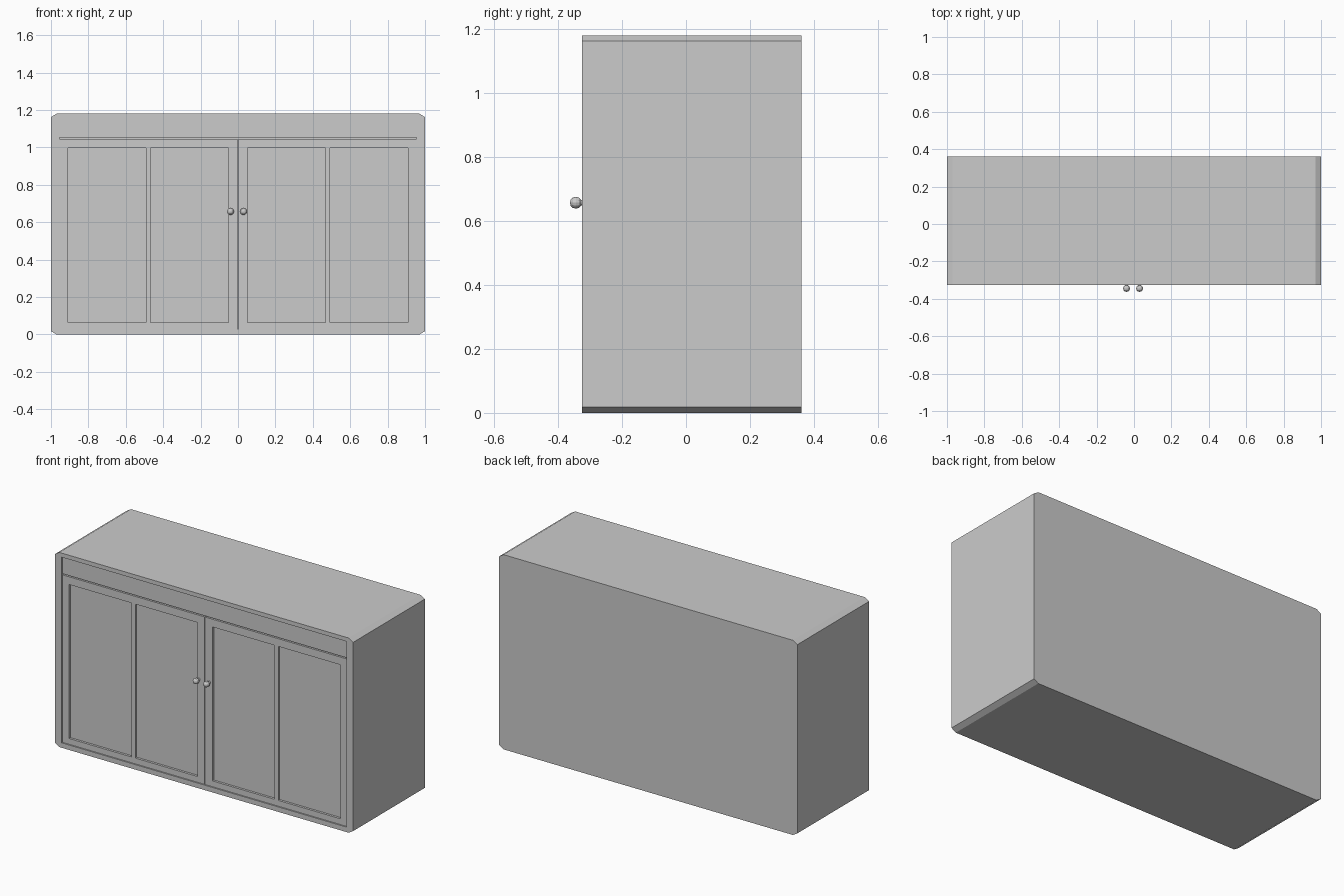
import bpy
import bmesh
import math
from mathutils import Matrix

if "Cube" in bpy.data.objects:
    bpy.data.objects.remove(bpy.data.objects["Cube"])

FRONT, BACK, HEIGHT = -0.325, 0.361, 1.18
FACE = FRONT + 0.008       # doors and fascia sit slightly behind the frame
FLOOR = FRONT + 0.032      # back of the opening


def new_object(name, bm):
    bmesh.ops.recalc_face_normals(bm, faces=bm.faces)
    mesh = bpy.data.meshes.new(name)
    bm.to_mesh(mesh)
    bm.free()
    obj = bpy.data.objects.new(name, mesh)
    bpy.context.collection.objects.link(obj)
    return obj


def box(name, x0, x1, y0, y1, z0, z1):
    bm = bmesh.new()
    bmesh.ops.create_cube(bm, size=1, matrix=(
        Matrix.Translation(((x0 + x1) / 2, (y0 + y1) / 2, (z0 + z1) / 2))
        @ Matrix.Diagonal((x1 - x0, y1 - y0, z1 - z0, 1))))
    return new_object(name, bm)


def carve(obj, *bounds):
    cutter = box("cutter", *bounds)
    cutter.hide_render = True
    mod = obj.modifiers.new("carve", 'BOOLEAN')
    mod.operation = 'DIFFERENCE'
    mod.solver = 'EXACT'
    mod.object = cutter
    bpy.context.view_layer.objects.active = obj
    bpy.ops.object.modifier_apply(modifier=mod.name)
    bpy.data.objects.remove(cutter)


# Carcass: chamfered front profile pushed back, with a shallow front opening
bm = bmesh.new()
cx, cz = 0.97, 0.018
profile = [(-cx, 0), (cx, 0), (1, cz), (1, HEIGHT - cz),
           (cx, HEIGHT), (-cx, HEIGHT), (-1, HEIGHT - cz), (-1, cz)]
face = bm.faces.new([bm.verts.new((x, FRONT, z)) for x, z in profile])
ext = bmesh.ops.extrude_face_region(bm, geom=[face], use_keep_orig=True)
verts = [v for v in ext["geom"] if isinstance(v, bmesh.types.BMVert)]
bmesh.ops.translate(bm, verts=verts, vec=(0, BACK - FRONT, 0))
carcass = new_object("carcass", bm)
carve(carcass, -0.955, 0.955, FRONT - 0.1, FLOOR, 0.03, 1.155)

# Fascia board above the doors
box("fascia", -0.955, 0.955, FACE, FLOOR, 1.052, 1.155)

# Doors, each with two sunken panels, and a round knob
for side, sign in (("left", -1), ("right", 1)):
    x0, x1 = sorted((sign * 0.002, sign * 0.955))
    door = box(side + "_door", x0, x1, FACE, FLOOR, 0.03, 1.045)
    for a, b in ((0.05, 0.467), (0.492, 0.91)):
        p0, p1 = sorted((sign * a, sign * b))
        carve(door, p0, p1, FACE - 0.1, FACE + 0.014, 0.065, 0.998)

    # Knob: lathed ball on a short neck
    bm = bmesh.new()
    r, depth = 0.0185, 0.3445
    points = [(0.008, -FACE - 0.002), (0.008, depth - 0.016)]
    points += [(r * math.sin(math.radians(t)), depth - r * math.cos(math.radians(t)))
               for t in (30, 60, 90, 120, 150)]
    points.append((0, depth + r))
    ring = [bm.verts.new((px, -py, 0)) for px, py in points]
    edges = [bm.edges.new(pair) for pair in zip(ring, ring[1:])]
    bmesh.ops.spin(bm, geom=ring + edges, cent=(0, 0, 0), axis=(0, 1, 0),
                   angle=math.tau, steps=12)
    bmesh.ops.remove_doubles(bm, verts=bm.verts, dist=0.0005)
    knob = new_object(side + "_knob", bm)
    knob.location = (sign * 0.035 - 0.005, 0, 0.657)
